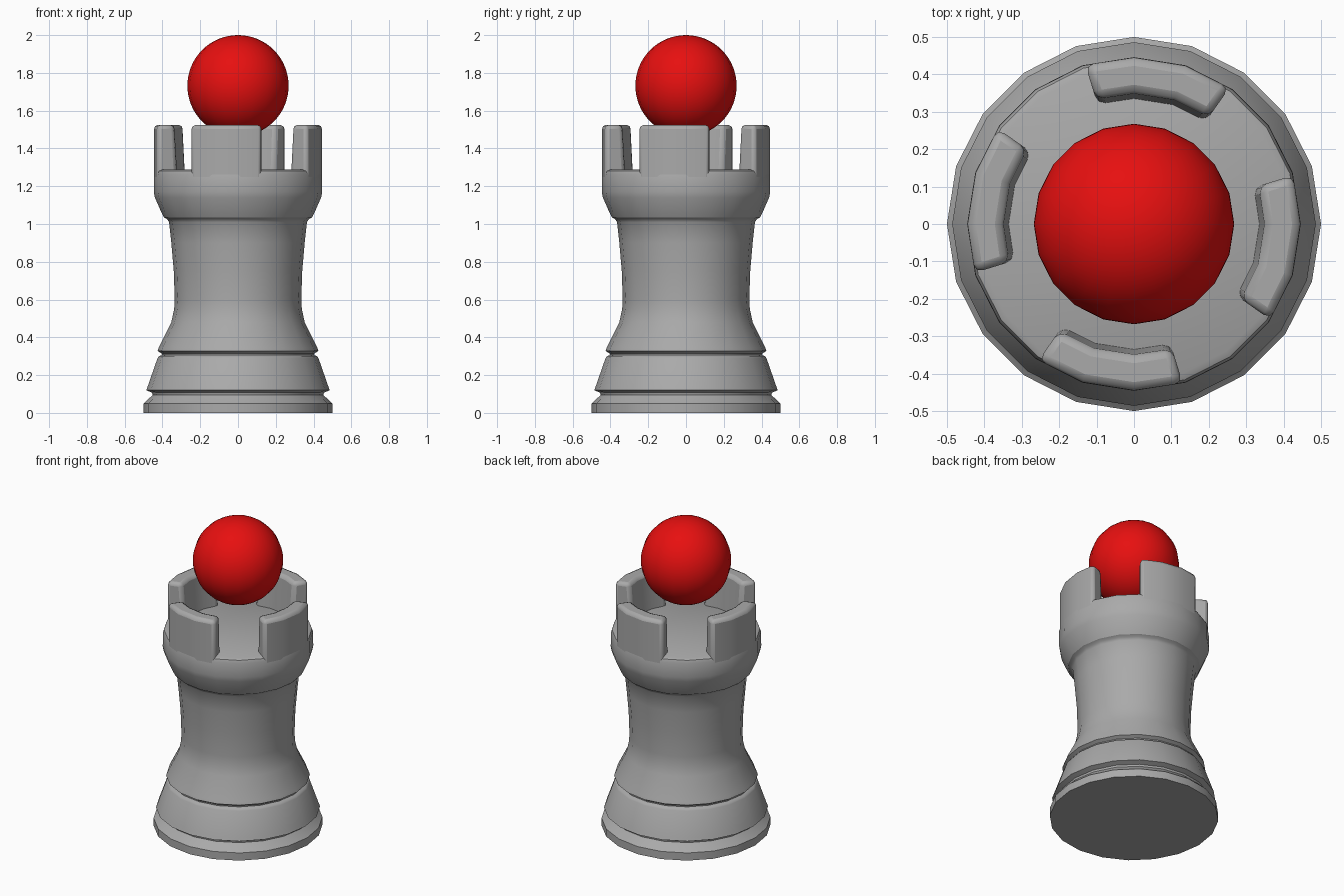
import bpy, bmesh
from math import sin, cos, radians, tau

SIDES = 20
STEP = 360 / SIDES

cube = bpy.data.objects.get("Cube")
if cube:
    bpy.data.objects.remove(cube, do_unlink=True)


def make_material(name, color):
    mat = bpy.data.materials.new(name)
    mat.use_nodes = True
    mat.diffuse_color = color
    bsdf = mat.node_tree.nodes["Principled BSDF"]
    bsdf.inputs["Base Color"].default_value = color
    bsdf.inputs["Roughness"].default_value = 0.6
    return mat


def finish(bm, name, mat):
    bmesh.ops.recalc_face_normals(bm, faces=bm.faces)
    mesh = bpy.data.meshes.new(name)
    bm.to_mesh(mesh)
    bm.free()
    mesh.materials.append(mat)
    obj = bpy.data.objects.new(name, mesh)
    bpy.context.collection.objects.link(obj)
    return obj


def smooth(obj, angle=30):
    bpy.ops.object.select_all(action="DESELECT")
    obj.select_set(True)
    bpy.context.view_layer.objects.active = obj
    bpy.ops.object.shade_smooth_by_angle(angle=radians(angle))


def lathe(name, profile, mat):
    bm = bmesh.new()
    rings = [[bm.verts.new((r * cos(tau * i / SIDES), r * sin(tau * i / SIDES), z))
              for i in range(SIDES)] for r, z in profile]
    for low, high in zip(rings, rings[1:]):
        for i in range(SIDES):
            j = (i + 1) % SIDES
            bm.faces.new((low[i], low[j], high[j], high[i]))
    bm.faces.new(rings[0])
    bm.faces.new(rings[-1])
    return finish(bm, name, mat)


def battlement(name, turn, mat):
    # curved wall block, open underneath where it sinks into the tower
    section = [(0.445, 1.25), (0.445, 1.525), (0.35, 1.525), (0.333, 1.25)]
    bm = bmesh.new()
    slices = []
    for a in (-STEP + 1, 0, STEP, 2 * STEP - 1):
        t = radians(90 - a + turn)
        slices.append([bm.verts.new((r * cos(t), r * sin(t), z)) for r, z in section])
    for s, t in zip(slices, slices[1:]):
        for k in range(3):
            bm.faces.new((s[k], s[k + 1], t[k + 1], t[k]))
    bm.faces.new(slices[0])
    bm.faces.new(slices[-1])
    obj = finish(bm, name, mat)
    bevel = obj.modifiers.new("rounded_edges", "BEVEL")
    bevel.width = 0.022
    bevel.segments = 2
    bevel.limit_method = "ANGLE"
    bevel.angle_limit = radians(35)
    smooth(obj)
    return obj


gray = make_material("stone gray", (0.4, 0.4, 0.4, 1))
red = make_material("bright red", (0.8, 0.005, 0.005, 1))

# Tower: stepped foot, waisted shaft, flared head and flat floor
tower = lathe("tower_body", [
    (0.5, 0), (0.5, 0.05), (0.49, 0.058), (0.452, 0.095), (0.455, 0.107),
    (0.486, 0.12), (0.48, 0.135), (0.426, 0.29), (0.418, 0.3), (0.403, 0.306),
    (0.405, 0.315), (0.426, 0.328), (0.42, 0.345), (0.353, 0.48),
    (0.338, 0.55), (0.335, 0.6), (0.34, 0.75), (0.353, 0.9), (0.365, 1.01),
    (0.375, 1.025), (0.392, 1.035), (0.405, 1.06), (0.44, 1.14), (0.446, 1.17),
    (0.445, 1.262), (0.438, 1.28), (0.42, 1.288)], gray)
smooth(tower)

# Four battlements around the rim
for i, side in enumerate(("back", "right", "front", "left")):
    battlement(side + "_battlement", 90 * i, gray)

# Ball hovering over the floor
bm = bmesh.new()
bmesh.ops.create_uvsphere(bm, u_segments=SIDES, v_segments=32, radius=0.268)
bmesh.ops.translate(bm, verts=bm.verts, vec=(0, 0, 1.732))
ball = finish(bm, "ball", red)
smooth(ball)
